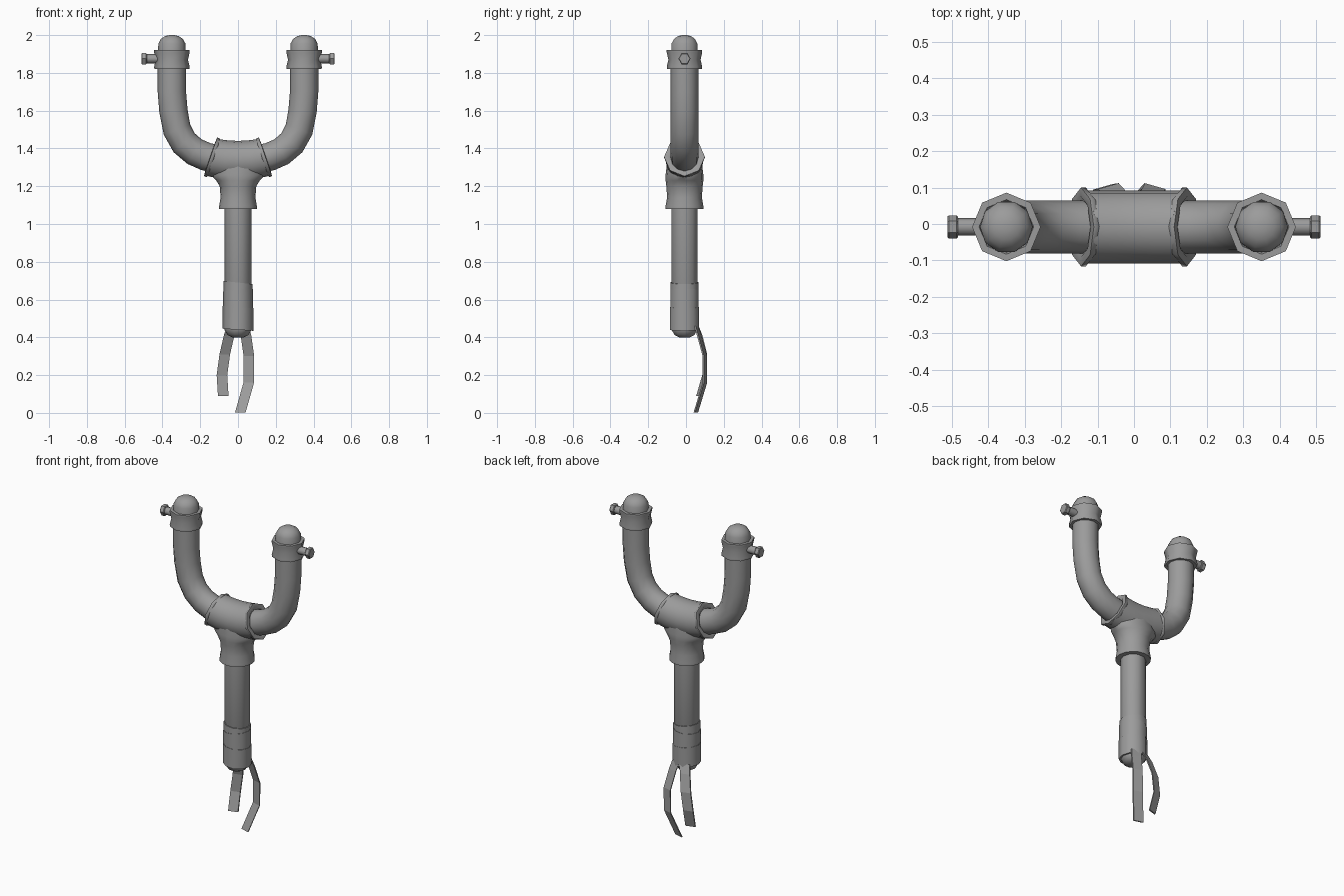
import bpy
import bmesh
from math import sin, cos, pi, radians
from mathutils import Vector

cube = bpy.data.objects.get("Cube")
if cube:
    bpy.data.objects.remove(cube)

grey = bpy.data.materials.new("weathered_grey")
grey.use_nodes = True
tone = (0.33, 0.33, 0.33, 1)
grey.diffuse_color = tone
grey.node_tree.nodes["Principled BSDF"].inputs["Base Color"].default_value = tone

Y0 = -0.008   # depth of the tube centre lines


def finish(name, bm, smooth=True):
    bmesh.ops.recalc_face_normals(bm, faces=bm.faces)
    mesh = bpy.data.meshes.new(name)
    bm.to_mesh(mesh)
    bm.free()
    mesh.materials.append(grey)
    ob = bpy.data.objects.new(name, mesh)
    bpy.context.collection.objects.link(ob)
    if smooth:
        bpy.ops.object.select_all(action='DESELECT')
        ob.select_set(True)
        bpy.context.view_layer.objects.active = ob
        bpy.ops.object.shade_smooth_by_angle(angle=radians(52))
    return ob


def sweep(name, rings, sides=8, smooth=True):
    """Skin rings given as (x, z, lean from vertical, in-plane radius, depth radius)."""
    bm = bmesh.new()
    loops = []
    for x, z, lean, r, depth in rings:
        a = radians(lean)
        across = Vector((cos(a), 0, -sin(a)))
        centre = Vector((x, Y0, z))
        loops.append([bm.verts.new(centre + across * r * cos(2 * pi * i / sides)
                                   + Vector((0, depth * sin(2 * pi * i / sides), 0)))
                      for i in range(sides)])
    for low, high in zip(loops, loops[1:]):
        for i in range(sides):
            j = (i + 1) % sides
            bm.faces.new((low[i], low[j], high[j], high[i]))
    bm.faces.new(loops[0])
    bm.faces.new(loops[-1])
    return finish(name, bm, smooth)


def straight(name, x, z, lean, profile, sides=8, smooth=True):
    """Turn a (distance, radius) profile about a straight leaning axis."""
    a = radians(lean)
    return sweep(name, [(x + d * sin(a), z + d * cos(a), lean, r, r)
                        for d, r in profile], sides, smooth)


def strap(name, points, half, turn, thick=0.004):
    """Flat bent ribbon through (x, y, z) points."""
    bm = bmesh.new()
    loops = []
    for x, y, z in points:
        loops.append([bm.verts.new((x + s * half, y + s * turn + t * thick, z))
                      for s, t in ((-1, -1), (1, -1), (1, 1), (-1, 1))])
    for a, b in zip(loops, loops[1:]):
        for i in range(4):
            j = (i + 1) % 4
            bm.faces.new((a[i], a[j], b[j], b[i]))
    bm.faces.new(loops[0])
    bm.faces.new(loops[-1])
    return finish(name, bm, False)


# Handle tube with a rounded butt
straight("handle", 0, 0.4, 0,
         [(0, 0.03), (0.012, 0.055), (0.04, 0.072), (0.72, 0.072)], 10)

# Overlapping grip wrapping with slanted edges
for i, (z0, z1, r, tilt) in enumerate(((0.44, 0.56, 0.081, 4), (0.53, 0.65, 0.079, -5),
                                       (0.6, 0.69, 0.077, 6))):
    sweep(f"grip_wrap_{i + 1}", [(0, z0, tilt, r - 0.01, r - 0.01), (0, z0, tilt, r, r),
                                 (0, z1, tilt, r, r), (0, z1, tilt, r - 0.01, r - 0.01)], 10)

# Joint: flared stem and a bent cross sleeve
sweep("joint_stem", [(0, 1.08, 0, 0.072, 0.072), (0, 1.08, 0, 0.1, 0.1),
                     (0, 1.095, 0, 0.1, 0.1), (0, 1.14, 0, 0.092, 0.092),
                     (0, 1.2, 0, 0.097, 0.096), (0, 1.23, 0, 0.115, 0.1),
                     (0, 1.26, 0, 0.145, 0.1), (0, 1.34, 0, 0.12, 0.09)], 16)
cross = [(-0.14, 1.353, 109, 0.102, 0.1), (-0.07, 1.34, 100, 0.104, 0.1),
         (0, 1.335, 90, 0.105, 0.1), (0.07, 1.34, 80, 0.104, 0.1),
         (0.14, 1.353, 71, 0.102, 0.1)]
sweep("joint_cross", cross, 16)

for side, s in (("left", 1), ("right", -1)):
    # Lip around the arm socket
    straight(f"{side}_socket_lip", s * 0.132, 1.351, s * 71,
             [(-0.006, 0.1), (0, 0.108), (0.014, 0.108), (0.016, 0.085), (0.005, 0.07)])

    # Curved fork arm
    arm = [(0.1, 1.34, 71), (0.17, 1.357, 70), (0.23, 1.383, 60), (0.285, 1.43, 42),
           (0.323, 1.5, 22), (0.342, 1.6, 6), (0.35, 1.7, 2), (0.35, 1.9, 0)]
    sweep(f"{side}_arm", [(s * x, z, s * lean, 0.075, 0.073) for x, z, lean in arm], 12)

    # Flared collar and domed tip
    straight(f"{side}_collar", s * 0.35, 1.82, 0,
             [(0, 0.07), (0, 0.093), (0.012, 0.094), (0.05, 0.085),
              (0.088, 0.094), (0.1, 0.094), (0.1, 0.075), (0.085, 0.07)])
    straight(f"{side}_tip", s * 0.35, 1.89, 0,
             [(0, 0.073), (0.065, 0.072), (0.09, 0.058), (0.105, 0.036), (0.11, 0.012)], 10)

    # Bolt with a hexagonal head
    straight(f"{side}_bolt_shaft", s * 0.42, 1.875, s * 90,
             [(0, 0.024), (0.07, 0.024)], 8)
    head = [(0.483, 0.03), (0.487, 0.034), (0.508, 0.034), (0.512, 0.03)]
    ob = sweep(f"{side}_bolt_head", [(s * x, 1.875, s * 90, r * 0.94, r) for x, r in head],
               6, False)
    # Turn the hexagon so its corners point along the depth
    for v in ob.data.vertices:
        dy, dz = v.co.y - Y0, v.co.z - 1.875
        v.co.y, v.co.z = Y0 + dz, 1.875 - dy

# Loose strap ends hanging behind the handle
strap("long_strap", [(0.03, 0.055, 0.46), (0.042, 0.07, 0.41), (0.058, 0.1, 0.3),
                     (0.057, 0.1, 0.16), (0.012, 0.052, 0.002)], 0.028, -0.008)
strap("short_strap", [(-0.03, 0.055, 0.46), (-0.047, 0.075, 0.41), (-0.07, 0.1, 0.31),
                      (-0.085, 0.098, 0.2), (-0.078, 0.066, 0.09)], 0.028, 0.008)
